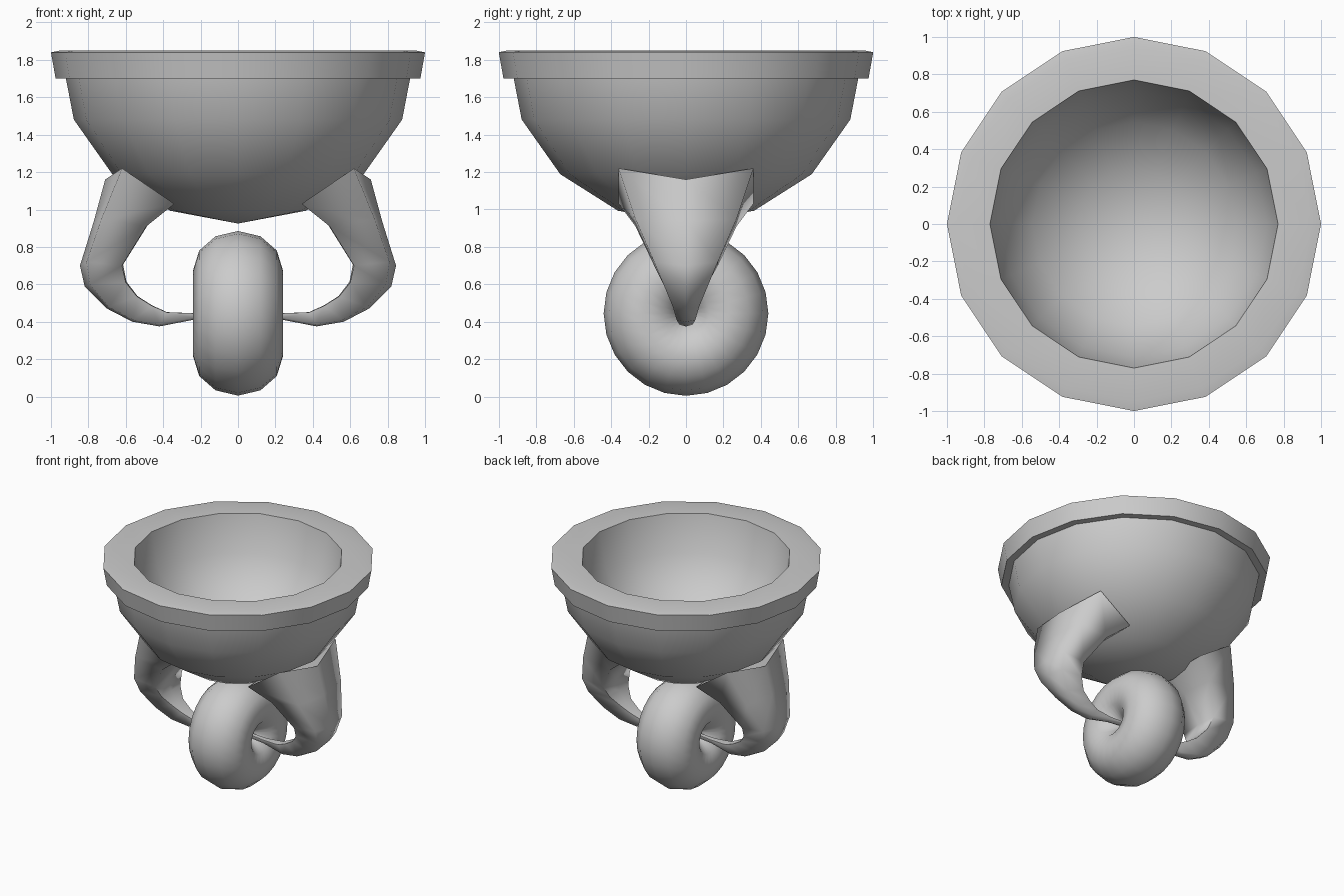
import bpy
import bmesh
from math import sin, cos, pi, radians

default_cube = bpy.data.objects.get("Cube")
if default_cube:
    bpy.data.objects.remove(default_cube, do_unlink=True)

grey = bpy.data.materials.new("plain grey")
grey.use_nodes = True
grey.diffuse_color = (0.6, 0.6, 0.6, 1)
grey.node_tree.nodes["Principled BSDF"].inputs["Base Color"].default_value = grey.diffuse_color


def finish(name, bm, smooth_angle):
    """Turn a bmesh into a shaded object with the grey material."""
    bmesh.ops.remove_doubles(bm, verts=bm.verts, dist=0.0001)
    bmesh.ops.recalc_face_normals(bm, faces=bm.faces)
    mesh = bpy.data.meshes.new(name)
    bm.to_mesh(mesh)
    bm.free()
    mesh.materials.append(grey)
    part = bpy.data.objects.new(name, mesh)
    bpy.context.collection.objects.link(part)
    bpy.ops.object.select_all(action="DESELECT")
    part.select_set(True)
    bpy.context.view_layer.objects.active = part
    bpy.ops.object.shade_smooth_by_angle(angle=radians(smooth_angle))
    return part


def bridge(bm, first, second):
    """Join two closed rings of vertices with quads."""
    count = len(first)
    for i in range(count):
        j = (i + 1) % count
        bm.faces.new((first[i], first[j], second[j], second[i]))


def lathe(name, profile, segments, place, closed=False, smooth_angle=40):
    """Revolve (radius, height) points; place maps them into space."""
    bm = bmesh.new()
    rings = []
    for radius, height in profile:
        turns = [2 * pi * i / segments for i in range(segments)]
        rings.append([bm.verts.new(place(radius * cos(t), radius * sin(t), height))
                      for t in turns])
    for first, second in zip(rings, rings[1:]):
        bridge(bm, first, second)
    if closed:
        bridge(bm, rings[-1], rings[0])
    # Merge poles and drop the collapsed sides
    bmesh.ops.remove_doubles(bm, verts=bm.verts, dist=0.0001)
    return finish(name, bm, smooth_angle)


def bowl_curve(radius, depth, equator):
    """Quarter arc from the bottom pole up to just below the equator."""
    steps = [i * pi / 8 for i in range(4)]
    return [(radius * sin(a), equator - depth * cos(a)) for a in steps]


# Bowl: outer shell, overhanging rim, flat lip and hollow inside
outer = bowl_curve(0.95, 0.9, 1.825)
inner = bowl_curve(0.77, 0.73, 1.835)
rim = [(0.92, 1.70), (0.975, 1.70), (1.0, 1.84), (0.95, 1.85), (0.77, 1.85)]
lathe("bowl", outer + rim + inner[::-1], 16, lambda x, y, z: (x, y, z))

# Wheel: fat ring with an almost closed hub, turned about the x axis
tyre = [(0.23 + 0.21 * cos(i * pi / 6), 0.24 * sin(i * pi / 6)) for i in range(12)]
lathe("wheel", tyre, 24, lambda x, y, z: (z, x, y + 0.445), closed=True, smooth_angle=60)

# Fork arm sections: outer corner, outer ridge, inner corner (x, z), half width
arm_sections = [
    ((0.62, 1.22), (0.71, 1.16), (0.34, 1.03), 0.36),
    ((0.73, 0.95), (0.77, 0.94), (0.49, 0.91), 0.27),
    ((0.81, 0.72), (0.845, 0.70), (0.62, 0.70), 0.17),
    ((0.79, 0.60), (0.82, 0.59), (0.60, 0.61), 0.12),
    ((0.69, 0.48), (0.70, 0.47), (0.54, 0.535), 0.07),
    ((0.56, 0.41), (0.565, 0.40), (0.46, 0.485), 0.05),
    ((0.42, 0.385), (0.42, 0.375), (0.38, 0.45), 0.035),
    ((0.24, 0.42), (0.24, 0.41), (0.24, 0.445), 0.02),
    ((0.10, 0.43), (0.10, 0.425), (0.10, 0.455), 0.015),
]


def fork_arm(name, side):
    """Loft a tapering hooked arm on one side of the wheel."""
    bm = bmesh.new()
    rings = []
    for corner, ridge, hollow, width in arm_sections:
        middle = (hollow[0] - width / 30, hollow[1] + width / 30)
        loop = [(corner, -width), (ridge, 0), (corner, width),
                (hollow, width), (middle, 0), (hollow, -width)]
        rings.append([bm.verts.new((side * p[0], y, p[1])) for p, y in loop])
    for first, second in zip(rings, rings[1:]):
        bridge(bm, first, second)
    bm.faces.new(rings[0])
    bm.faces.new(rings[-1])
    return finish(name, bm, 85)


fork_arm("left_fork_arm", 1)
fork_arm("right_fork_arm", -1)
